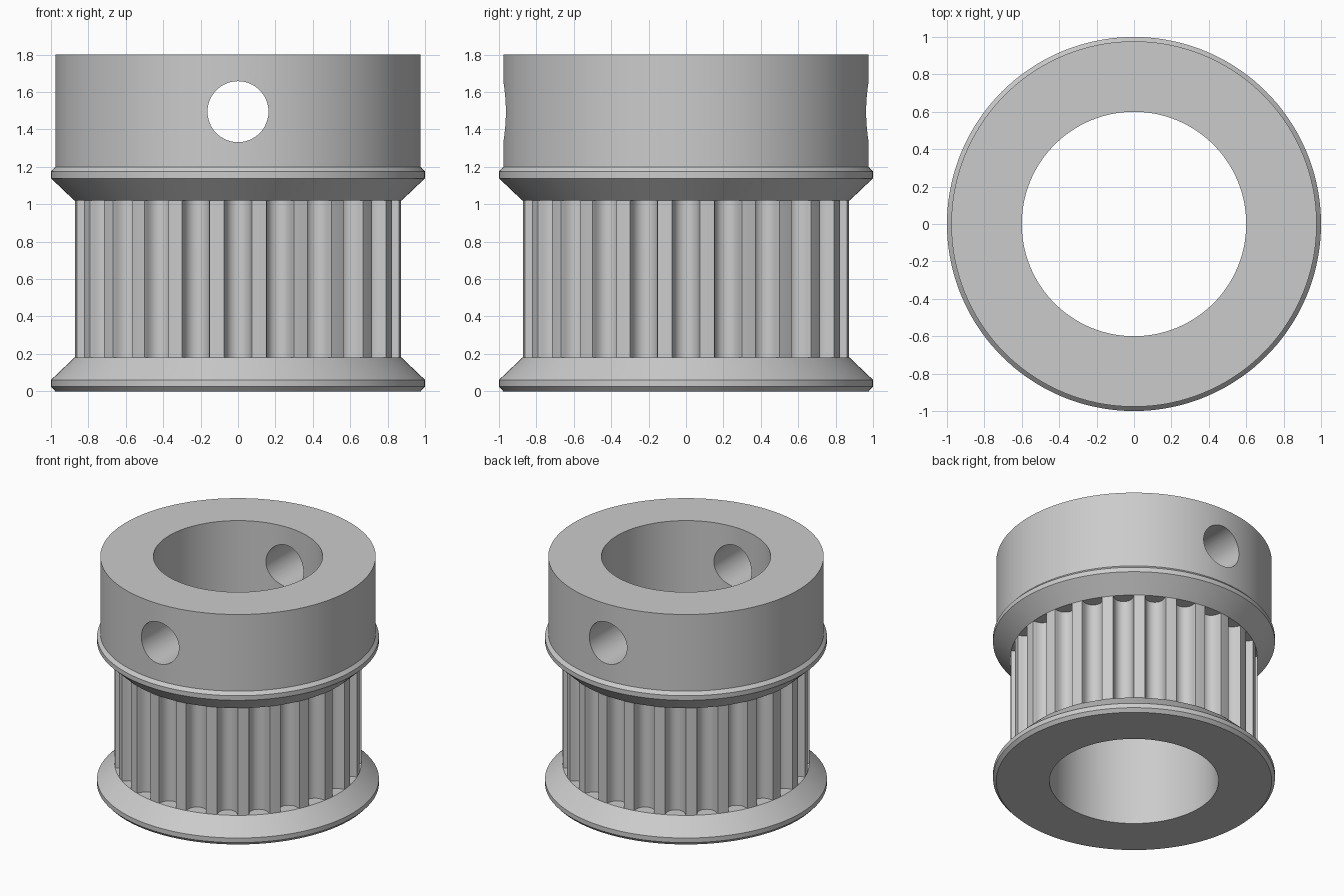
import bpy, bmesh, math
from mathutils import Matrix

cube = bpy.data.objects.get("Cube")
if cube:
    bpy.data.objects.remove(cube, do_unlink=True)

TEETH = 24
TOOTH_R, RIM_R, HUB_R, BORE_R = 0.875, 1.0, 0.977, 0.6
BELT_LOW, BELT_HIGH, TOP = 0.18, 1.02, 1.8

metal = bpy.data.materials.new("grey metal")
metal.use_nodes = True
grey = (0.6, 0.6, 0.6, 1)
metal.diffuse_color = grey
metal.node_tree.nodes["Principled BSDF"].inputs["Base Color"].default_value = grey


def add_object(name, bm):
    bmesh.ops.recalc_face_normals(bm, faces=bm.faces)
    mesh = bpy.data.meshes.new(name)
    bm.to_mesh(mesh)
    bm.free()
    obj = bpy.data.objects.new(name, mesh)
    obj.data.materials.append(metal)
    bpy.context.collection.objects.link(obj)
    return obj


def revolve(name, profile, steps=144):
    """Turn a closed (radius, height) profile around z."""
    bm = bmesh.new()
    rings = []
    for i in range(steps):
        a = math.tau * i / steps
        rings.append([bm.verts.new((r * math.cos(a), r * math.sin(a), z)) for r, z in profile])
    n = len(profile)
    for i in range(steps):
        a, b = rings[i], rings[(i + 1) % steps]
        for j in range(n):
            k = (j + 1) % n
            bm.faces.new((a[j], b[j], b[k], a[k]))
    return add_object(name, bm)


def cut(target, cutter):
    mod = target.modifiers.new("cut", 'BOOLEAN')
    mod.operation, mod.solver, mod.object = 'DIFFERENCE', 'EXACT', cutter
    bpy.context.view_layer.objects.active = target
    bpy.ops.object.modifier_apply(modifier=mod.name)
    bpy.data.objects.remove(cutter, do_unlink=True)


# Turned body: bore, two bevelled flanges, belt seat and hub
pulley = revolve("pulley_body", [
    (BORE_R, 0), (HUB_R, 0), (RIM_R, 0.025), (RIM_R, 0.061),
    (TOOTH_R, BELT_LOW), (TOOTH_R, BELT_HIGH),
    (RIM_R, 1.139), (RIM_R, 1.175), (HUB_R, 1.2),
    (HUB_R, TOP), (BORE_R, TOP)])

# Rounded belt grooves: half profile as (half width, depth), mirrored
half = [(0.0755, -0.08), (0.0755, 0.002), (0.0708, 0.0155), (0.0685, 0.028),
        (0.065, 0.0406), (0.06, 0.0525), (0.0535, 0.064), (0.0425, 0.0755),
        (0.0295, 0.084), (0.015, 0.089)]
outline = half + [(0, 0.0906)] + [(-x, d) for x, d in reversed(half)]
bm = bmesh.new()
for t in range(TEETH):
    spin = Matrix.Rotation(math.tau * t / TEETH, 3, 'Z')
    verts = [bm.verts.new(spin @ Matrix.Identity(3) @ bm_co) for bm_co in
             (Matrix.Translation((x, d - TOOTH_R, BELT_LOW)).translation for x, d in outline)]
    face = bm.faces.new(verts)
    extruded = bmesh.ops.extrude_face_region(bm, geom=[face], use_keep_orig=True)["geom"]
    bmesh.ops.translate(bm, vec=(0, 0, BELT_HIGH - BELT_LOW),
                        verts=[g for g in extruded if isinstance(g, bmesh.types.BMVert)])
cut(pulley, add_object("groove_cutter", bm))

# Set screw holes through the front and back of the hub
bm = bmesh.new()
bmesh.ops.create_cone(bm, cap_ends=True, segments=64, radius1=0.163, radius2=0.163, depth=3,
                      matrix=Matrix.Translation((0, 0, 1.495)) @ Matrix.Rotation(math.pi / 2, 4, 'X'))
cut(pulley, add_object("screw_hole_cutter", bm))

# Smooth curved walls, crisp machined edges
bpy.ops.object.select_all(action='DESELECT')
pulley.select_set(True)
bpy.context.view_layer.objects.active = pulley
bpy.ops.object.shade_smooth_by_angle(angle=math.radians(25))
